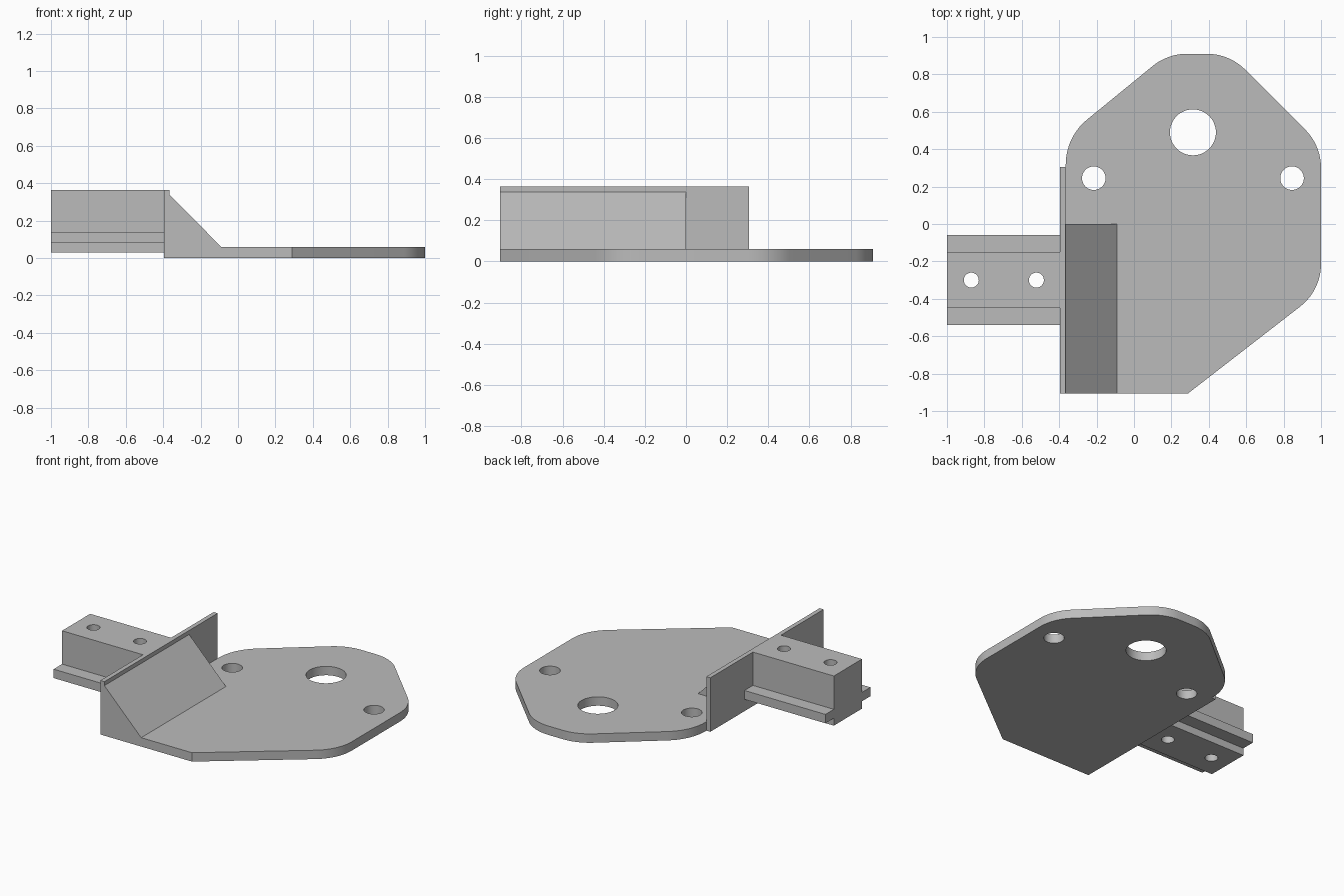
import bpy
import bmesh
import math
from mathutils import Matrix, Vector

cube = bpy.data.objects.get("Cube")
if cube:
    bpy.data.objects.remove(cube, do_unlink=True)

grey = bpy.data.materials.new("plain grey")
grey.use_nodes = True
GREY = (0.5, 0.5, 0.5, 1)
grey.diffuse_color = GREY
grey.node_tree.nodes["Principled BSDF"].inputs["Base Color"].default_value = GREY


def prism(name, profile, axis, start, end):
    """Extrude a closed 2D profile along x, y or z."""
    place = {"x": lambda a, b, d: (d, a, b),
             "y": lambda a, b, d: (a, d, b),
             "z": lambda a, b, d: (a, b, d)}[axis]
    bm = bmesh.new()
    face = bm.faces.new([bm.verts.new(place(a, b, start)) for a, b in profile])
    move = Vector(place(0, 0, end - start))
    top = bmesh.ops.extrude_face_region(bm, geom=[face])["geom"]
    bmesh.ops.translate(bm, vec=move,
                        verts=[v for v in top if isinstance(v, bmesh.types.BMVert)])
    bmesh.ops.recalc_face_normals(bm, faces=bm.faces[:])
    mesh = bpy.data.meshes.new(name)
    bm.to_mesh(mesh)
    bm.free()
    mesh.materials.append(grey)
    obj = bpy.data.objects.new(name, mesh)
    bpy.context.collection.objects.link(obj)
    return obj


def rounded(corners, steps=10):
    """Replace each (x, y, radius) corner with a tangent arc."""
    points = []
    for i, (x, y, radius) in enumerate(corners):
        p = Vector((x, y))
        if radius == 0:
            points.append(p)
            continue
        a = (Vector(corners[i - 1][:2]) - p).normalized()
        b = (Vector(corners[(i + 1) % len(corners)][:2]) - p).normalized()
        half = a.angle(b) / 2
        centre = p + (a + b).normalized() * radius / math.sin(half)
        first = p + a * radius / math.tan(half) - centre
        last = p + b * radius / math.tan(half) - centre
        turn = math.atan2(first.x * last.y - first.y * last.x, first.dot(last))
        for k in range(steps + 1):
            points.append(centre + Matrix.Rotation(turn * k / steps, 2) @ first)
    return points


def drill(obj, holes):
    """Cut vertical round holes (x, y, radius) through a part."""
    for x, y, radius in holes:
        bpy.ops.mesh.primitive_cylinder_add(vertices=48, radius=radius, depth=2,
                                            location=(x, y, 0))
        cutter = bpy.context.object
        cutter.hide_render = True
        cutter.data.materials.append(grey)
        bpy.ops.object.select_all(action="DESELECT")
        obj.select_set(True)
        bpy.context.view_layer.objects.active = obj
        mod = obj.modifiers.new("hole", "BOOLEAN")
        mod.operation = "DIFFERENCE"
        mod.solver = "EXACT"
        mod.object = cutter
        bpy.ops.object.modifier_apply(modifier=mod.name)
        bpy.data.objects.remove(cutter, do_unlink=True)
    bpy.ops.object.shade_smooth_by_angle(angle=math.radians(25))


FRONT, WALL_OUT, WALL_IN = -0.905, -0.395, -0.365
THICK, HIGH = 0.06, 0.365

# Base plate with rounded corners and three holes
outline = rounded([(WALL_IN, FRONT, 0), (0.29, FRONT, 0), (1, -0.355, 0.29),
                   (1, 0.42, 0.29), (0.51, 0.91, 0.29), (0.18, 0.91, 0.29),
                   (WALL_IN, 0.465, 0.31)])
plate = prism("base_plate", outline, "z", 0, THICK)
drill(plate, [(0.315, 0.49, 0.123), (-0.215, 0.245, 0.063), (0.845, 0.245, 0.063)])

# Upright wall along the plate's edge
prism("upright_wall", [(WALL_OUT, 0), (WALL_IN, 0), (WALL_IN, HIGH), (WALL_OUT, HIGH)],
      "y", FRONT, 0.305)

# Sloped brace between the wall and the plate
prism("sloped_brace", [(WALL_IN, THICK), (-0.09, THICK), (WALL_IN, 0.338)],
      "y", FRONT, 0)

# Side rail: a block with a flange on both long sides, drilled twice
MID = -0.3
half = [(0.15, 0.03), (0.15, 0.08), (0.24, 0.08), (0.24, 0.14), (0.15, 0.14), (0.15, HIGH)]
section = [(MID + w, z) for w, z in half] + [(MID - w, z) for w, z in reversed(half)]
rail = prism("side_rail", section, "x", -1, WALL_OUT)
drill(rail, [(-0.87, MID, 0.04), (-0.522, MID, 0.04)])
